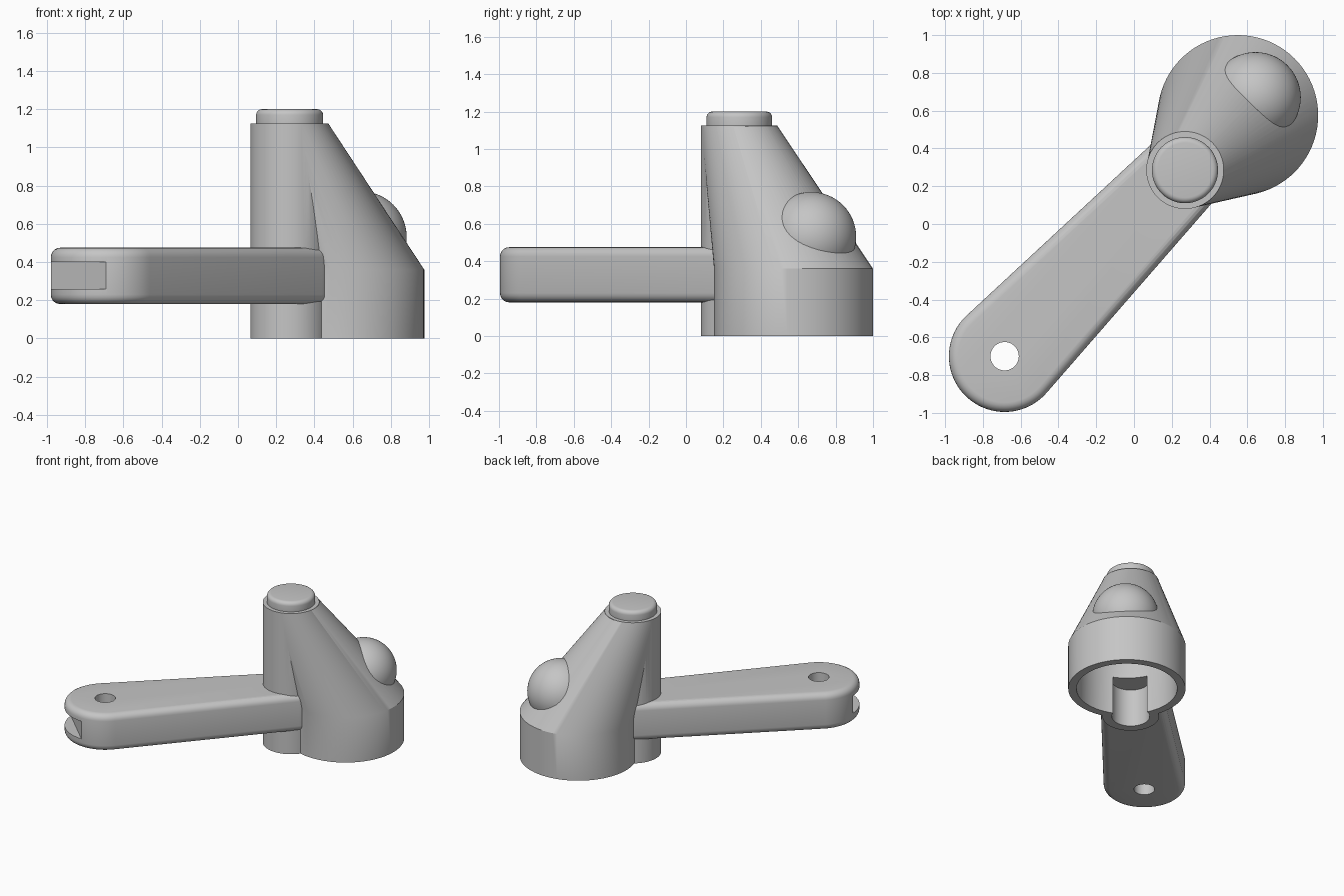
import bpy, bmesh, math
from mathutils import Vector, Matrix

if "Cube" in bpy.data.objects:
    bpy.data.objects.remove(bpy.data.objects["Cube"], do_unlink=True)

grey = bpy.data.materials.new("plain_grey")
grey.use_nodes = True
grey.diffuse_color = (0.56, 0.56, 0.56, 1)
grey.node_tree.nodes["Principled BSDF"].inputs["Base Color"].default_value = grey.diffuse_color

SEG = 80
PIVOT = Vector((0.27, 0.285))    # upright column axis
CUP = Vector((0.55, 0.575))      # cup axis
TIP = Vector((-0.685, -0.70))    # arm tip axis
axis = (PIVOT - TIP).normalized()


def finish(name, bm):
    bmesh.ops.recalc_face_normals(bm, faces=bm.faces)
    mesh = bpy.data.meshes.new(name)
    bm.to_mesh(mesh)
    bm.free()
    obj = bpy.data.objects.new(name, mesh)
    bpy.context.collection.objects.link(obj)
    mesh.materials.append(grey)
    return obj


def ring(bm, centre, radius, z):
    return [bm.verts.new((centre.x + radius * math.cos(a), centre.y + radius * math.sin(a), z))
            for a in (math.tau * i / SEG for i in range(SEG))]


def loft(name, *sections):
    """Closed solid through a stack of circles (centre, radius, z)."""
    bm = bmesh.new()
    rings = [ring(bm, *s) for s in sections]
    for low, high in zip(rings, rings[1:]):
        for i in range(SEG):
            j = (i + 1) % SEG
            bm.faces.new((low[i], low[j], high[j], high[i]))
    bm.faces.new(rings[0][::-1])
    bm.faces.new(rings[-1])
    return finish(name, bm)


def box(name, centre, size, angle=0):
    bm = bmesh.new()
    bmesh.ops.create_cube(bm, size=1, matrix=Matrix.Translation(centre)
                          @ Matrix.Rotation(angle, 4, 'Z') @ Matrix.Diagonal((*size, 1)))
    return finish(name, bm)


def apply_all(obj):
    bpy.ops.object.select_all(action='DESELECT')
    bpy.context.view_layer.objects.active = obj
    obj.select_set(True)
    for mod in list(obj.modifiers):
        bpy.ops.object.modifier_apply(modifier=mod.name)


def combine(obj, other, operation):
    mod = obj.modifiers.new(operation.lower(), 'BOOLEAN')
    mod.operation, mod.solver, mod.object = operation, 'EXACT', other
    apply_all(obj)
    bpy.data.objects.remove(other, do_unlink=True)


def round_edges(obj, width):
    mod = obj.modifiers.new("rounding", 'BEVEL')
    mod.width, mod.segments = width, 5
    mod.limit_method, mod.angle_limit = 'ANGLE', math.radians(40)
    apply_all(obj)


def smooth(obj):
    apply_all(obj)
    bpy.ops.object.shade_smooth_by_angle(angle=math.radians(30))


# Tapered arm with rounded rims, pin hole and a slot across the tip
bm = bmesh.new()
for z in (0.18, 0.475):
    ring(bm, TIP, 0.295, z)
    ring(bm, PIVOT, 0.222, z)
hull = bmesh.ops.convex_hull(bm, input=bm.verts)
loose = {g for g in hull["geom_interior"] + hull["geom_unused"] if isinstance(g, bmesh.types.BMVert)}
bmesh.ops.delete(bm, geom=list(loose), context='VERTS')
bmesh.ops.dissolve_limit(bm, angle_limit=math.radians(1), verts=bm.verts, edges=bm.edges)
arm = finish("arm", bm)
round_edges(arm, 0.05)
combine(arm, loft("pin_hole", (TIP, 0.075, 0), (TIP, 0.075, 0.6)), 'DIFFERENCE')
slot_at = TIP - axis * 0.415
combine(arm, box("tip_slot", (*slot_at, 0.33), (0.4, 0.9, 0.14),
                 math.atan2(axis.y, axis.x)), 'DIFFERENCE')

# Cup that leans up into the column
housing = loft("housing", (CUP, 0.425, -0.05), (CUP, 0.425, 0.36), (PIVOT, 0.204, 1.123))
combine(housing, loft("column", (PIVOT, 0.205, -0.03), (PIVOT, 0.205, 1.125)), 'UNION')

# Round swelling on the slope
bm = bmesh.new()
bmesh.ops.create_uvsphere(bm, u_segments=64, v_segments=32, radius=0.24,
                          matrix=Matrix.Translation((0.643, 0.67, 0.53)))
combine(housing, finish("swelling", bm), 'UNION')
combine(housing, arm, 'UNION')

# Hollow underside, column bore and flat base
inner_top = CUP.lerp(PIVOT, 0.75)
combine(housing, loft("cavity", (CUP, 0.365, -0.1), (CUP, 0.365, 0.34),
                      (inner_top, 0.19, 0.93)), 'DIFFERENCE')
combine(housing, loft("bore", (PIVOT, 0.137, -0.1), (PIVOT, 0.137, 0.3)), 'DIFFERENCE')
combine(housing, box("base_trim", (0, 0, -0.5), (4, 4, 1)), 'DIFFERENCE')
smooth(housing)

# Cap on top of the column
cap = loft("cap", (PIVOT, 0.175, 1.08), (PIVOT, 0.175, 1.2))
round_edges(cap, 0.03)
smooth(cap)
